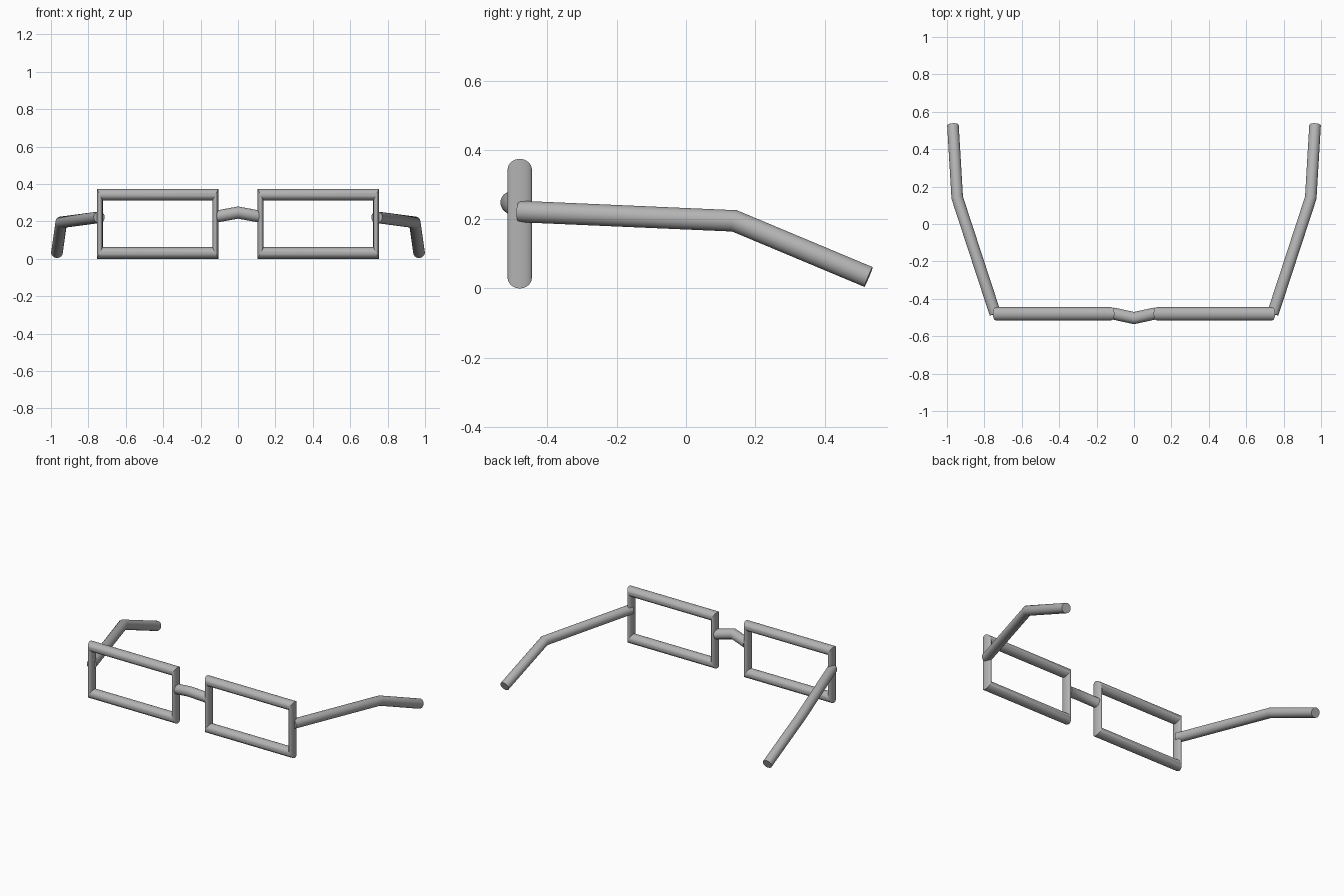
import bpy, bmesh, math
from mathutils import Vector

if "Cube" in bpy.data.objects:
    bpy.data.objects.remove(bpy.data.objects["Cube"])

SIDES = 32
grey = bpy.data.materials.new("grey_metal")
grey.diffuse_color = (0.45, 0.45, 0.45, 1)
grey.use_nodes = True
grey.node_tree.nodes["Principled BSDF"].inputs["Base Color"].default_value = grey.diffuse_color


def skin_rings(name, rings, closed):
    """Join rings of points into a tube, either looped or with flat caps."""
    bm = bmesh.new()
    vs = [[bm.verts.new(p) for p in ring] for ring in rings]
    n = len(vs)
    for i in range(n if closed else n - 1):
        a, b = vs[i], vs[(i + 1) % n]
        for k in range(SIDES):
            m = (k + 1) % SIDES
            bm.faces.new((a[k], a[m], b[m], b[k]))
    if not closed:
        bm.faces.new(vs[0])
        bm.faces.new(vs[-1])
    bmesh.ops.recalc_face_normals(bm, faces=bm.faces)
    mesh = bpy.data.meshes.new(name)
    bm.to_mesh(mesh)
    bm.free()
    mesh.materials.append(grey)
    obj = bpy.data.objects.new(name, mesh)
    bpy.context.collection.objects.link(obj)
    bpy.ops.object.select_all(action='DESELECT')
    bpy.context.view_layer.objects.active = obj
    obj.select_set(True)
    bpy.ops.object.shade_smooth_by_angle(angle=math.radians(35))
    return obj


ANGLES = [2 * math.pi * k / SIDES for k in range(SIDES)]


def tube(name, points, radius):
    """Round tube along a path, mitred at each bend."""
    pts = [Vector(p) for p in points]
    first = (pts[1] - pts[0]).normalized()
    u = first.cross(Vector((0, 0, 1))).normalized()
    v = first.cross(u)
    ring = [pts[0] + radius * (math.cos(a) * u + math.sin(a) * v) for a in ANGLES]
    rings = [ring]
    for i in range(1, len(pts)):
        d = (pts[i] - pts[i - 1]).normalized()
        after = (pts[i + 1] - pts[i]).normalized() if i + 1 < len(pts) else d
        plane = (d + after).normalized()
        # slide the previous ring along the segment onto the mitre plane
        ring = [p + d * ((pts[i] - p).dot(plane) / d.dot(plane)) for p in ring]
        rings.append(ring)
    return skin_rings(name, rings, False)


def lens_frame(name, cx):
    """Mitred rectangle with thin uprights and thicker top and bottom bars."""
    rings = []
    for sx, sz in ((1, 1), (-1, 1), (-1, -1), (1, -1)):
        rings.append([(cx + sx * (0.309 + 0.016 * math.cos(a)),
                       -0.48 + 0.035 * math.sin(a),
                       0.187 + sz * (0.156 + 0.031 * math.cos(a))) for a in ANGLES])
    return skin_rings(name, rings, True)


for side, s in (("left", -1), ("right", 1)):
    lens_frame(side + "_lens_frame", s * 0.43)
    # temple arm with the drooping ear end
    tube(side + "_temple_arm", [(s * 0.742, -0.48, 0.222),
                                (s * 0.945, 0.14, 0.195),
                                (s * 0.968, 0.527, 0.033)], 0.031)

# nose bridge, kinked up and forward
tube("nose_bridge", [(-0.115, -0.478, 0.226), (0, -0.503, 0.247),
                     (0.115, -0.478, 0.226)], 0.032)
